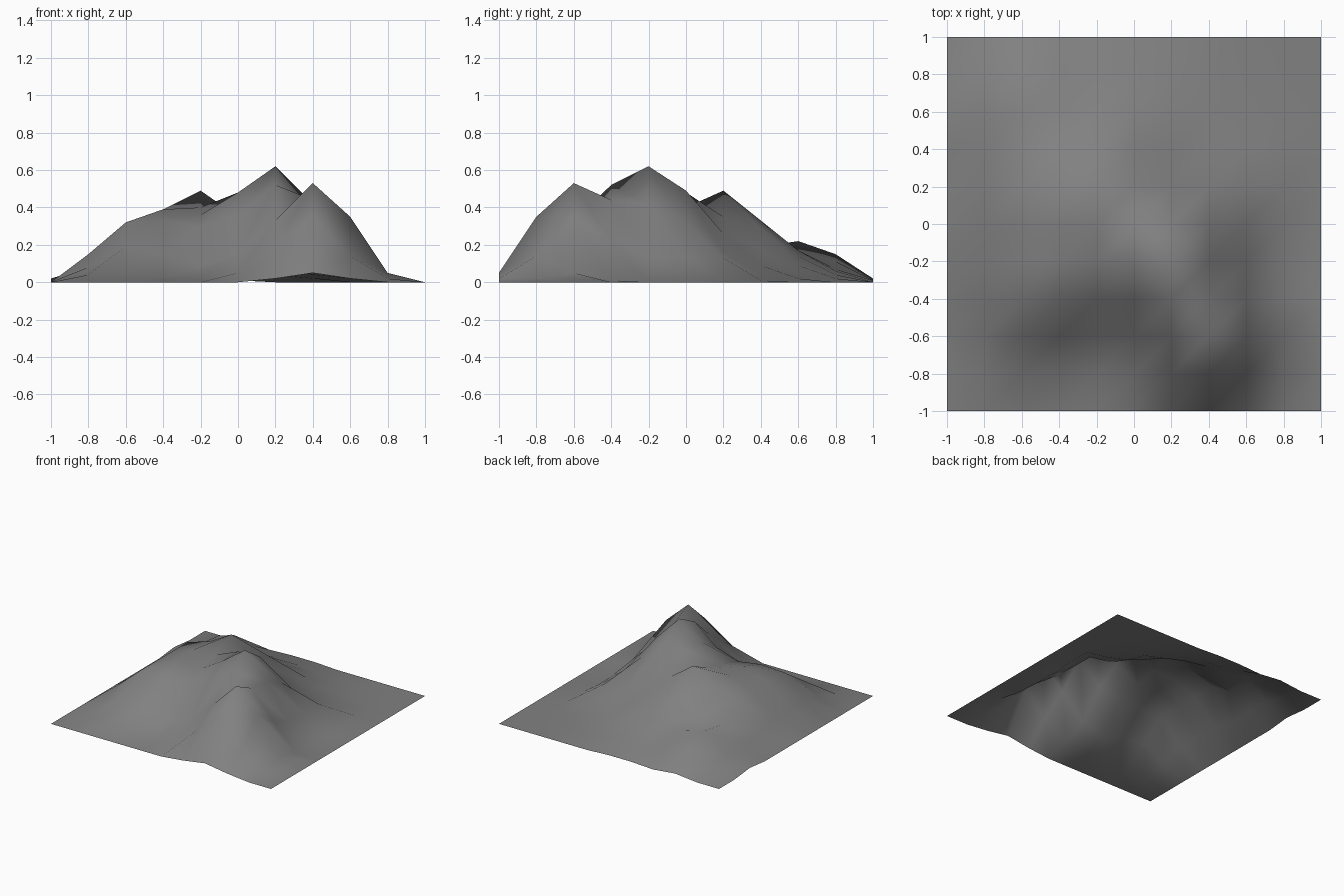
import bpy

if "Cube" in bpy.data.objects:
    bpy.data.objects.remove(bpy.data.objects["Cube"])

# Hill heights in hundredths, rows from back (y=0.8) to front (y=-0.8), columns x=-0.8..0.8
ROWS = """
 4 15 11  7  6  4  2  0  0
 8 22 17 17 14  9  4  2  0
10 19 22 33 29 17  9  4  1
 9 32 38 49 35 26 16 13  1
13 32 39 40 48 49 33 13  0
15 32 39 36 48 62 42 14  0
15 32 33 30 36 52 44 22  1
 8 19 15  9 15 33 53 35  5
 4  5  3  2  5 20 35 14  2
"""
heights = [[int(v) / 100 for v in row.split()] for row in ROWS.strip().splitlines()]

# Few slight rises along the otherwise flat border, keyed by grid column and row
border = {(6, 0): 0.02, (7, 0): 0.05, (8, 0): 0.02,
          (2, 10): 0.02, (4, 10): 0.01, (5, 10): 0.01, (0, 8): 0.02}

# Terrain sheet: 10 x 10 quads lifted to the height map
bpy.ops.mesh.primitive_grid_add(x_subdivisions=10, y_subdivisions=10, size=2)
terrain = bpy.context.object
terrain.name = "mountain_terrain"
for v in terrain.data.vertices:
    col, row = round((v.co.x + 1) * 5), round((v.co.y + 1) * 5)
    if 0 < col < 10 and 0 < row < 10:
        v.co.z = heights[9 - row][col - 1]
    else:
        v.co.z = border.get((col, row), 0.0)
bpy.ops.object.shade_smooth()

# Dark grey rock
rock = bpy.data.materials.new("dark_rock")
rock.diffuse_color = (0.22, 0.22, 0.22, 1)
rock.use_nodes = True
rock.node_tree.nodes["Principled BSDF"].inputs["Base Color"].default_value = rock.diffuse_color
terrain.data.materials.append(rock)
